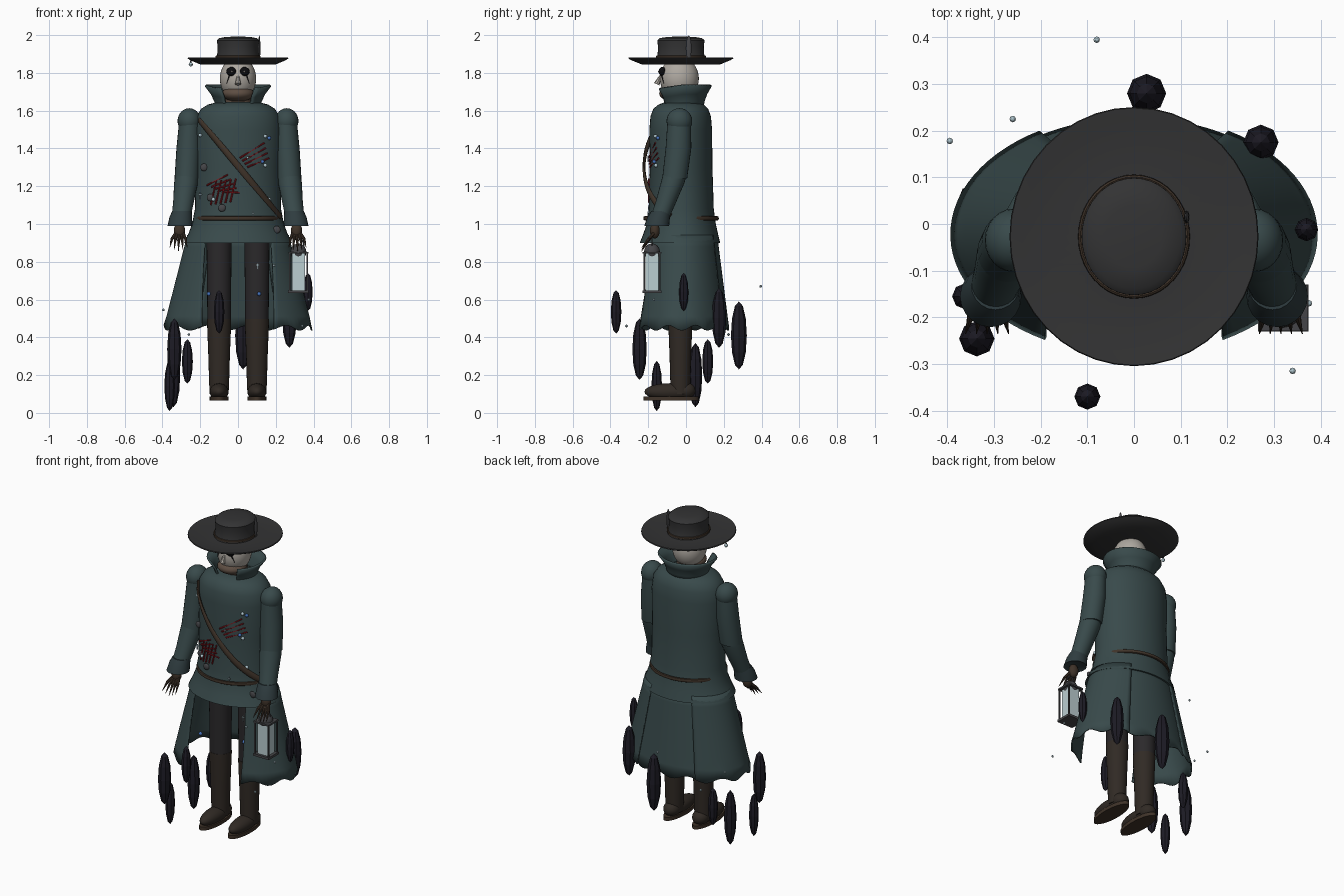
import bpy, bmesh, math
from math import sin, cos, pi, radians, sqrt
from mathutils import Vector, Matrix

if "Cube" in bpy.data.objects:
    bpy.data.objects.remove(bpy.data.objects["Cube"])

PAL = dict(coat=(.04, .068, .07), coat_dark=(.028, .045, .05), felt=(.033, .033, .034),
           bone=(.42, .39, .35), leather=(.05, .033, .022), trouser=(.024, .022, .024),
           boot=(.03, .023, .018), wisp=(.012, .011, .018), red=(.22, .008, .012),
           black=(.004, .004, .005), glass=(.5, .62, .64), blue=(.06, .17, .5),
           pale=(.42, .55, .6), metal=(.06, .06, .065), jaw=(.11, .075, .055))
mats = {}

def finish(name, bm, col, smooth=True):
    bmesh.ops.recalc_face_normals(bm, faces=bm.faces)
    me = bpy.data.meshes.new(name)
    bm.to_mesh(me)
    bm.free()
    ob = bpy.data.objects.new(name, me)
    bpy.context.collection.objects.link(ob)
    if col not in mats:
        mats[col] = bpy.data.materials.new(col)
        mats[col].diffuse_color = (*PAL[col], 1)
    me.materials.append(mats[col])
    if smooth:
        bpy.ops.object.select_all(action='DESELECT')
        ob.select_set(True)
        bpy.context.view_layer.objects.active = ob
        bpy.ops.object.shade_smooth_by_angle(angle=radians(40))
    return ob

def ring(cx, cy, z, rx, ry, n=32):
    return [(cx + rx * sin(2 * pi * i / n), cy - ry * cos(2 * pi * i / n), z) for i in range(n)]

def loft(name, rows, col, closed=True, caps=True, thick=0, smooth=True):
    bm = bmesh.new()
    vs = [[bm.verts.new(p) for p in r] for r in rows]
    n = len(rows[0])
    for a, b in zip(vs, vs[1:]):
        for i in range(n if closed else n - 1):
            j = (i + 1) % n
            bm.faces.new((a[i], a[j], b[j], b[i]))
    if closed and caps:
        bm.faces.new(vs[0])
        bm.faces.new(vs[-1])
    ob = finish(name, bm, col, smooth)
    if thick:
        m = ob.modifiers.new("thickness", 'SOLIDIFY')
        m.thickness, m.offset = thick, 0
    return ob

def ball(name, c, r, col, seg=24, rings=14, smooth=True):
    bm = bmesh.new()
    r = r if isinstance(r, tuple) else (r, r, r)
    bmesh.ops.create_uvsphere(bm, u_segments=seg, v_segments=rings, radius=1,
                              matrix=Matrix.Translation(c) @ Matrix.Diagonal((*r, 1)))
    return finish(name, bm, col, smooth)

def rod(name, p, q, r1, r2, col, n=8):
    p, q = Vector(p), Vector(q)
    bm = bmesh.new()
    d = q - p
    bmesh.ops.create_cone(bm, cap_ends=True, segments=n, radius1=r1, radius2=r2, depth=d.length,
        matrix=Matrix.Translation((p + q) / 2) @ d.to_track_quat('Z', 'Y').to_matrix().to_4x4())
    return finish(name, bm, col)

def box(name, c, s, col):
    bm = bmesh.new()
    bmesh.ops.create_cube(bm, size=1, matrix=Matrix.Translation(c) @ Matrix.Diagonal((*s, 1)))
    return finish(name, bm, col, False)

def sweep(name, pts, w, t, col, closed=False):
    # strap of oval section w (in plane) by t (depth, radial from the body axis)
    rows, n = [], len(pts)
    for i, p in enumerate(pts):
        p = Vector(p)
        a = pts[(i - 1) % n if closed else max(i - 1, 0)]
        b = pts[(i + 1) % n if closed else min(i + 1, n - 1)]
        tan = (Vector(b) - Vector(a)).normalized()
        side = tan.cross(Vector((p.x, p.y + .025, 0))).normalized()
        out = side.cross(tan)
        rows.append([p + side * w * cos(k * pi / 4) + out * t * sin(k * pi / 4) for k in range(8)])
    if closed:
        rows.append(rows[0])
    return loft(name, rows, col, caps=not closed)

# coat body and flared lower edge: z, rx, ry, cy
BODY = [(.9, .285, .213, -.032), (.95, .262, .197, -.028), (1.0, .243, .183, -.025), (1.08, .228, .172, -.025),
        (1.3, .225, .166, -.026), (1.5, .23, .166, -.028), (1.57, .22, .16, -.028),
        (1.61, .195, .145, -.028), (1.632, .16, .12, -.026), (1.645, .11, .09, -.022)]
loft("coat_body", [ring(0, c, z, rx, ry, 40) for z, rx, ry, c in BODY], 'coat')

def front(x, z, off=.004):
    for a, b in zip(BODY, BODY[1:]):
        if a[0] <= z <= b[0]:
            f = (z - a[0]) / (b[0] - a[0])
            rx, ry, c = [a[k] + f * (b[k] - a[k]) for k in (1, 2, 3)]
            return Vector((x, c - ry * sqrt(max(0, 1 - (x / rx) ** 2)) - off, z))
    return Vector((x, -.1, z))

# coat skirt: two side panels and a back panel, open at the front
def panel(name, t0a, t0b, t1, k):
    rows = []
    for j in range(9):
        f = j / 8
        row = []
        for i in range(29):
            t = radians(t0a + f * (t0b - t0a) + (t1 - t0a - f * (t0b - t0a)) * i / 28)
            rx, ry = (.265 + .125 * f) * k, (.19 + .065 * f) * k
            z = .94 - .49 * f + (.014 * sin(t * 11) if j == 8 else 0)
            row.append((rx * sin(t), -.022 - ry * cos(t), z))
        rows.append(row)
    loft(name, rows, 'coat', closed=False, thick=.008)

panel("skirt_side_right", 40, 29, 149, 1)
panel("skirt_side_left", -40, -29, -149, 1)
panel("skirt_back", 146, 146, 214, .965)

# stand-up collar
rows = []
for z, rx, ry in [(1.61, .115, .10), (1.65, .12, .108), (1.69, .138, .122), (1.735, .172, .148)]:
    rows.append([(rx * sin(radians(t)), -.015 - ry * cos(radians(t)), z - .02 * max(0, cos(radians(t))))
                 for t in range(32, 329, 8)])
loft("collar", rows, 'coat', closed=False, thick=.012)

# head, jaw wrap, eyes, nose
ball("head", (0, -.035, 1.77), (.096, .103, .115), 'bone', 32, 20)
ball("neck_wrap", (0, -.06, 1.69), (.085, .082, .042), 'jaw')
rod("neck", (0, -.02, 1.6), (0, -.02, 1.7), .07, .065, 'jaw', 20)
rod("nose", (0, -.135, 1.785), (0, -.155, 1.74), .006, .016, 'bone')
for s in (-1, 1):
    ball("eye_socket", (s * .035, -.125, 1.807), (.026, .02, .024), 'black', 16, 10)
    ball("eye_glint", (s * .033, -.144, 1.807), .005, 'bone', 8, 6)
    rod("face_crack", (s * .045, -.13, 1.79), (s * .06, -.118, 1.745), .004, .001, 'black', 6)

# hat
HAT = [(.0, 1.85), (.2, 1.845), (.25, 1.866), (.267, 1.876), (.265, 1.882), (.24, 1.879), (.19, 1.872),
       (.116, 1.874), (.11, 1.9), (.108, 1.94), (.112, 1.972), (.1, 1.984), (.06, 1.991), (.0, 1.992)]
loft("hat", [ring(0, -.027, z, max(r, .001), max(r, .001) * (1.04 if r > .15 else 1.12), 40) for r, z in HAT], 'felt')
sweep("hat_band", ring(0, -.027, 1.885, .115, .128, 40), .007, .005, 'leather', True)
ball("hat_feather", (.113, .015, 1.93), (.006, .014, .068), 'metal', 10, 10)
ball("brim_charm", (-.25, -.04, 1.845), .011, 'pale', 8, 6)
rod("brim_charm_cap", (-.25, -.04, 1.85), (-.25, -.04, 1.872), .005, .002, 'metal')

# arms, cuffs, hands and claws
for s in (-1, 1):
    ball("shoulder", (s * .258, -.035, 1.545), (.062, .068, .068), 'coat')
    loft("upper_arm", [ring(s * x, y, z, rx, ry, 24) for x, y, z, rx, ry in
         [(.255, -.035, 1.56, .055, .062), (.262, -.04, 1.4, .064, .068), (.272, -.06, 1.24, .064, .066)]], 'coat')
    loft("forearm", [ring(s * x, y, z, rx, ry, 24) for x, y, z, rx, ry in
         [(.271, -.058, 1.27, .06, .062), (.275, -.07, 1.22, .063, .063), (.288, -.105, 1.12, .055, .055),
          (.302, -.14, 1.03, .05, .05)]], 'coat')
    loft("cuff", [ring(s * x, y, z, r, r, 20) for x, y, z, r in
         [(.297, -.132, 1.068, .052), (.303, -.145, 1.035, .06), (.307, -.155, .99, .066), (.307, -.155, .998, .05)]],
         'coat_dark')
    ball("hand", (s * .31, -.165, .965), (.03, .026, .042), 'leather', 16, 10)
    for i in range(5):
        u = (i - 2) / 2
        a = (s * .31 + u * .02, -.172, .95)
        b = (s * .314 + u * .036, -.198, .915 + .006 * abs(u))
        c = (s * .315 + u * .046, -.235, .855 + .02 * abs(u))
        rod("finger", a, b, .009, .008, 'leather')
        rod("claw", b, c, .008, .001, 'leather')

# lantern
lx, ly = .32, -.18
box("lantern_glass", (lx, ly, .745), (.07, .07, .2), 'glass')
box("lantern_base", (lx, ly, .642), (.108, .1, .014), 'metal')
box("lantern_top", (lx, ly, .848), (.104, .098, .01), 'metal')
ball("lantern_dome", (lx, ly, .852), (.042, .042, .045), 'metal', 16, 10)
for a in (-1, 1):
    for b in (-1, 1):
        box("lantern_post", (lx + a * .046, ly + b * .042, .745), (.008, .008, .2), 'metal')
sweep("lantern_handle", [(lx + .03 * cos(k * pi / 8), ly, .87 + .06 * sin(k * pi / 8)) for k in range(9)],
      .004, .004, 'metal')

# legs and boots
for s in (-1, 1):
    loft("trouser_leg", [ring(s * .1, -.03, z, r, r, 24) for z, r in [(.47, .062), (.7, .064), (1.0, .068)]], 'trouser')
    loft("boot_shaft", [ring(s * .1, -.03, z, r, r, 24) for z, r in
         [(.1, .05), (.16, .053), (.3, .057), (.48, .064), (.497, .064)]], 'boot')
    ball("boot_foot", (s * .1, -.085, .112), (.05, .135, .045), 'boot')
    ball("boot_heel", (s * .1, -.005, .118), (.048, .055, .045), 'boot')
    loft("boot_sole", [ring(s * .1, -.08, z, .05, .145, 28) for z in (.066, .088)], 'leather')

# belt and bandolier
sweep("belt", ring(0, -.026, 1.03, .225, .192, 40), .012, .008, 'leather', True)
strap = []
for i in range(21):
    f = i / 20
    p = front(-.205 + .43 * f, 1.55 - .51 * f, .006)
    p.y -= .024 * sin(pi * f)
    strap.append(p)
sweep("bandolier", strap, .017, .008, 'leather')
for x, z in [(.205, .97), (-.18, 1.3), (-.085, 1.085), (-.145, 1.14)]:
    p = front(x, z, .008)
    ball("coat_stud", p, (.02, .008, .02), 'metal', 12, 8)

# red slash stitching
def slash(x1, z1, x2, z2):
    rod("red_slash", front(x1, z1), front(x2, z2), .005, .004, 'red', 6)
for i in range(5):
    d = i * .026
    slash(-.165 + d * .9, 1.16 - d * .35 + .045, -.055 + d * .6, 1.215 - d * .9 + .045)
    slash(-.145 + d, 1.1 + d * .15, -.115 + d, 1.23 + d * .1)
for i in range(4):
    d = i * .027
    slash(.01 + d * .5, 1.35 - d * .6, .14 + d * .3, 1.43 - d * 1.0)

# beads, crosses and drifting motes
for x, z, c in [(-.2, 1.47, 'pale'), (.145, 1.465, 'pale'), (.165, 1.455, 'blue'), (.13, 1.33, 'blue'),
                (.145, 1.31, 'pale'), (-.13, 1.13, 'pale'), (.165, 1.13, 'pale')]:
    ball("bead", front(x, z, .006), .01, c, 10, 8)
for x, y in [(-.155, -.15), (.112, -.1)]:
    ball("bead", (x, y, .63), .011, 'blue', 10, 8)
for x, z in [(.05, 1.345), (.08, 1.05), (-.2, 1.15), (.105, .775)]:
    p = front(x, z, .012)
    box("charm_upright", p, (.005, .005, .034), 'pale')
    box("charm_bar", p + Vector((0, 0, .007)), (.018, .005, .005), 'pale')
for c in [(-.08, .395, .67), (-.26, .225, .415), (-.395, .178, .545), (.34, -.315, .46),
          (.375, -.17, .6), (.19, -.19, .78)]:
    ball("mote", c, .007, 'pale', 8, 6, False)

# dark faceted wisps: x, y, bottom, top, radius
for x, y, a, b, r in [(.027, .28, .23, .59, .042), (.272, .175, .345, .66, .038), (.37, -.012, .54, .74, .025),
                      (-.337, -.246, .175, .5, .038), (-.362, -.155, .01, .275, .028), (-.1, -.37, .42, .65, .028),
                      (-.268, .115, .155, .39, .029), (-.342, .05, .03, .37, .036)]:
    ball("shadow_wisp", (x, y, (a + b) / 2), (r, r, (b - a) / 2), 'wisp', 8, 6, False)

for m in bpy.data.materials:
    if m.users and not m.is_grease_pencil:
        m.use_nodes = True
        m.node_tree.nodes["Principled BSDF"].inputs["Base Color"].default_value = m.diffuse_color
